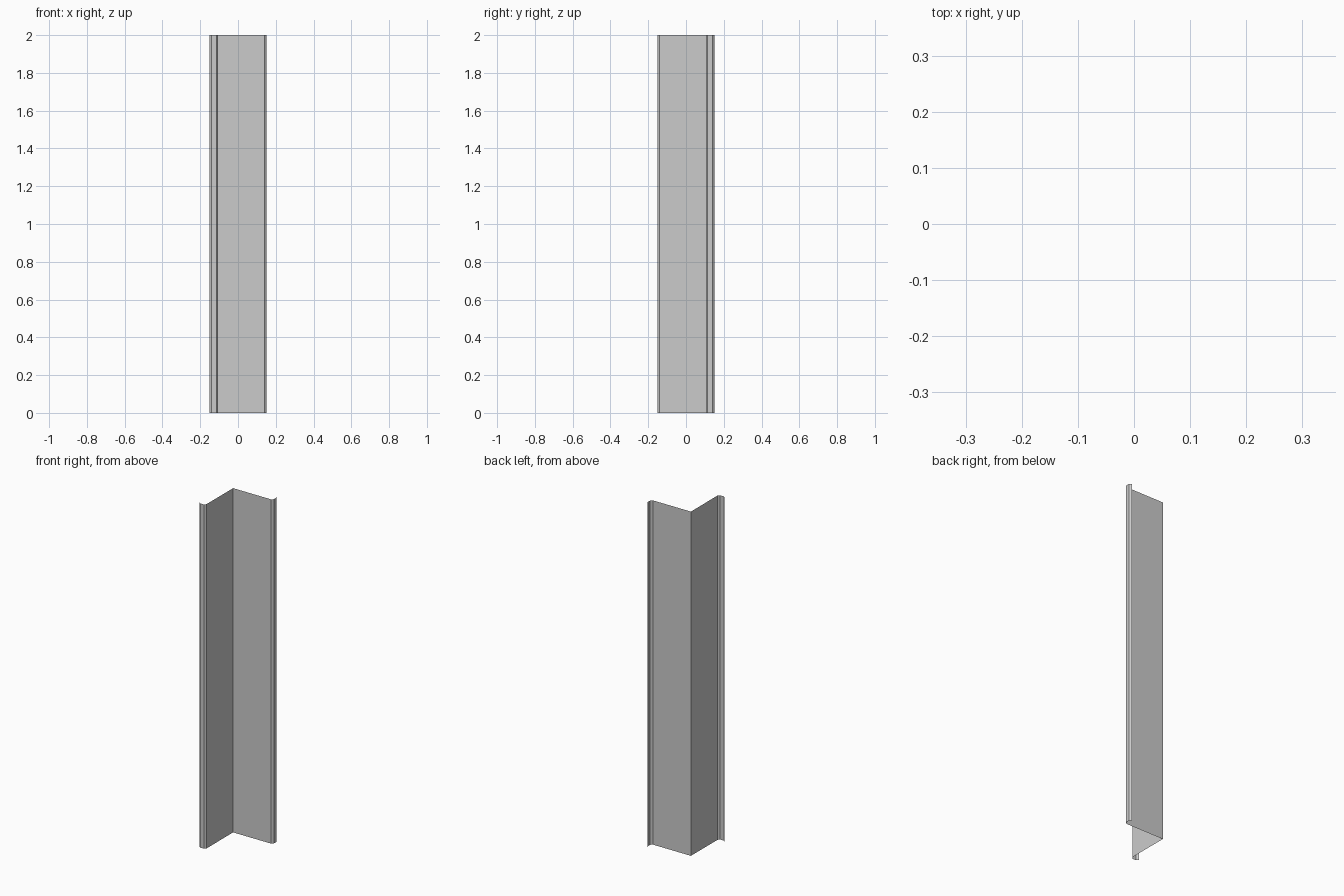
import bpy

if "Cube" in bpy.data.objects:
    bpy.data.objects.remove(bpy.data.objects["Cube"])

# Half of the folded sheet section: corner, wall, then the bent outer lip
half = [(-0.105, 0.105), (-0.105, -0.139), (-0.115, -0.15), (-0.139, -0.15), (-0.15, -0.139)]
# Mirror across the diagonal y = -x for the second wing
other = [(-y, -x) for x, y in half[1:]]
profile = half[::-1] + other

# Extrude the open section upward as a thin sheet
n = len(profile)
verts = [(x, y, z) for z in (0, 2) for x, y in profile]
faces = [(i, i + 1, i + 1 + n, i + n) for i in range(n - 1)]
mesh = bpy.data.meshes.new("corner_trim")
mesh.from_pydata(verts, [], faces)
obj = bpy.data.objects.new("corner_trim", mesh)
bpy.context.collection.objects.link(obj)
